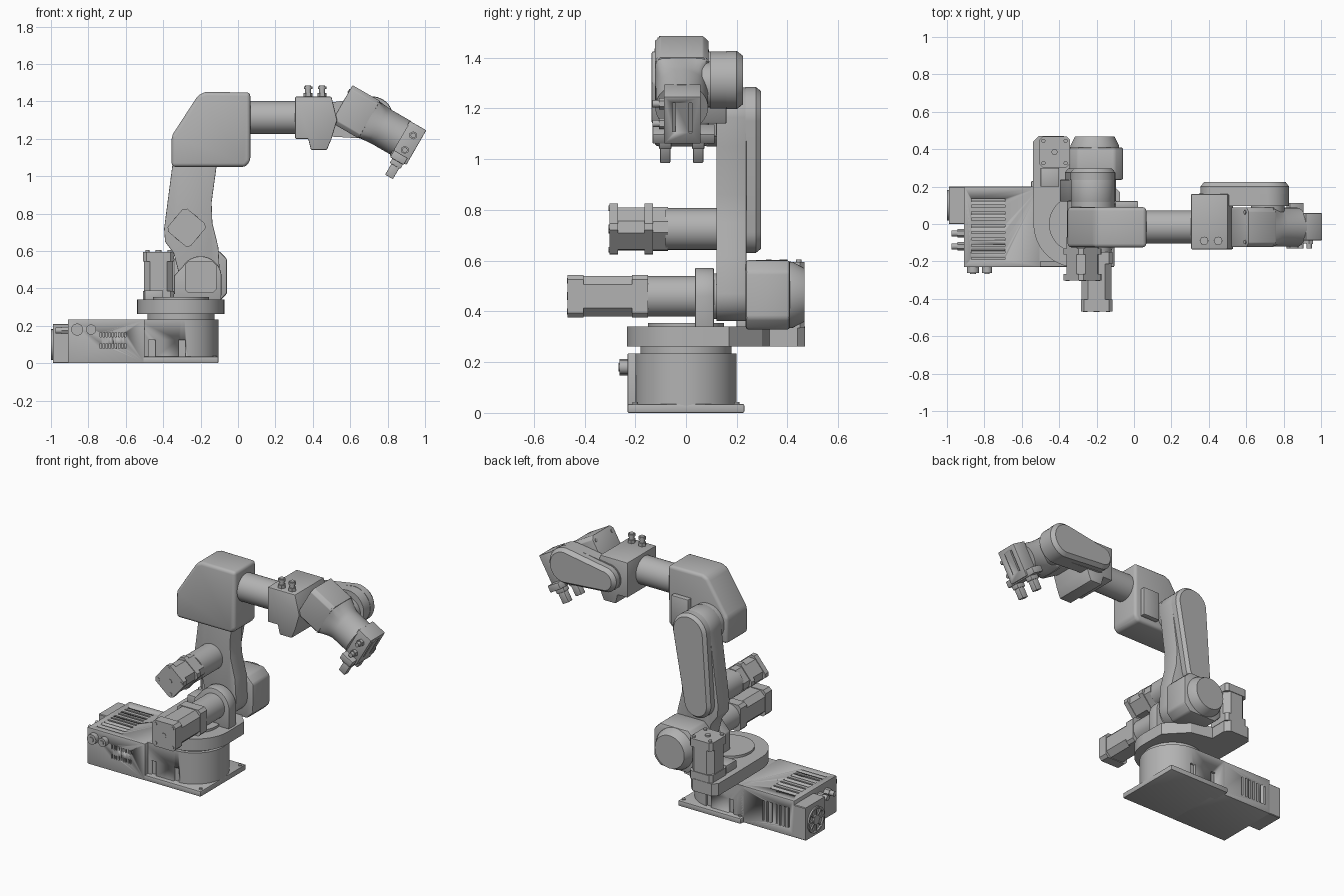
import bpy, bmesh
from math import pi, sin, cos, radians
from mathutils import Matrix, Vector

if "Cube" in bpy.data.objects:
    bpy.data.objects.remove(bpy.data.objects["Cube"])

grey = bpy.data.materials.new("machine_grey")
grey.use_nodes = True
grey.diffuse_color = (0.45, 0.45, 0.45, 1)
grey.node_tree.nodes["Principled BSDF"].inputs["Base Color"].default_value = (0.45, 0.45, 0.45, 1)

# Helpers: outlines are (u, v) lists, extruded along an axis
ORDER = {"x": lambda u, v, w: (w, u, v), "y": lambda u, v, w: (u, w, v), "z": lambda u, v, w: (u, v, w)}


def finish(name, bm, M=None, bevel=0, segs=2):
    bmesh.ops.recalc_face_normals(bm, faces=bm.faces)
    if M:
        bm.transform(M)
    mesh = bpy.data.meshes.new(name)
    bm.to_mesh(mesh)
    bm.free()
    mesh.materials.append(grey)
    ob = bpy.data.objects.new(name, mesh)
    bpy.context.collection.objects.link(ob)
    if bevel:
        mod = ob.modifiers.new("bevel", "BEVEL")
        mod.width, mod.segments, mod.limit_method = bevel, segs, "ANGLE"
        bake(ob)
    ob.data.shade_smooth()
    ob.data.set_sharp_from_angle(angle=radians(30))
    return ob


def bake(ob):
    dg = bpy.context.evaluated_depsgraph_get()
    dg.update()
    mesh = bpy.data.meshes.new_from_object(ob.evaluated_get(dg))
    ob.modifiers.clear()
    ob.data = mesh


def loft(name, sections, axis="z", M=None, bevel=0, segs=2):
    """Join equal-length outlines, given as (outline, height) pairs."""
    bm = bmesh.new()
    rings = [[bm.verts.new(ORDER[axis](u, v, w)) for u, v in o] for o, w in sections]
    bm.faces.new(rings[0])
    bm.faces.new(rings[-1])
    for a, b in zip(rings, rings[1:]):
        for i in range(len(a)):
            j = (i + 1) % len(a)
            bm.faces.new((a[i], a[j], b[j], b[i]))
    return finish(name, bm, M, bevel, segs)


def prism(name, outline, lo, hi, axis="z", M=None, bevel=0, segs=2):
    return loft(name, [(outline, lo), (outline, hi)], axis, M, bevel, segs)


def arc(c, r, a0=0, a1=360, n=48):
    full = a1 - a0 == 360
    steps = n if full else n + 1
    return [(c[0] + r * cos(radians(a0 + (a1 - a0) * i / n)),
             c[1] + r * sin(radians(a0 + (a1 - a0) * i / n))) for i in range(steps)]


def rect(u0, u1, v0, v1, c=0.0):
    if not c:
        return [(u0, v0), (u1, v0), (u1, v1), (u0, v1)]
    return [(u0 + c, v0), (u1 - c, v0), (u1, v0 + c), (u1, v1 - c),
            (u1 - c, v1), (u0 + c, v1), (u0, v1 - c), (u0, v0 + c)]


def box(name, x, y, z, M=None, bevel=0):
    return prism(name, rect(*x, *y), *z, "z", M, bevel)


def cyl(name, c, r, lo, hi, axis="y", M=None, bevel=0, n=48):
    return prism(name, arc(c, r, n=n), lo, hi, axis, M, bevel)


def belt(a, ra, b, rb, n=20):
    """Outline wrapped round two circles, a being the one at larger reach."""
    d = Vector(b) - Vector(a)
    t = math_deg(d)
    return arc(a, ra, t + 90, t + 270, n) + arc(b, rb, t - 90, t + 90, n)


def math_deg(d):
    return Vector((1, 0)).angle_signed(d) * -180 / pi


def cut(ob, cutters):
    for c in cutters:
        mod = ob.modifiers.new("cut", "BOOLEAN")
        mod.operation, mod.object, mod.solver = "DIFFERENCE", c, "EXACT"
    bake(ob)
    for c in cutters:
        bpy.data.objects.remove(c)


def screws(name, c, s, lo, hi, axis="y", M=None, r=0.011):
    for i, (a, b) in enumerate([(1, 1), (1, -1), (-1, 1), (-1, -1)]):
        cyl(f"{name}_{i}", (c[0] + a * s, c[1] + b * s), r, lo, hi, axis, M, n=16)


# Controller box with vents
case = box("controller_box", (-0.91, -0.5), (-0.23, 0.2), (0, 0.235), bevel=0.004)
slots = [box("vent", (-0.87, -0.69), (y - 0.006, y + 0.006), (0.22, 0.3))
         for y in [-0.185 + 0.035 * i for i in range(10)]]
slots += [box("vent", (x - 0.006, x + 0.006), (0.185, 0.3), (0.05, 0.18))
          for x in [-0.87 + 0.03 * i for i in range(7)]]
slots += [box("vent", (x - 0.004, x + 0.004), (-0.3, -0.22), (z, z + 0.025))
          for x in [-0.735 + 0.0165 * i for i in range(9)] for z in (0.08, 0.14)]
cut(case, slots)
prism("fan_housing", rect(0, 0.2, 0, 0.21, 0.004), -0.99, -0.9, "x")
rim = cyl("fan_rim", (0.1, 0.1), 0.082, -1.0, -0.985, "x")
cut(rim, [cyl("hole", (0.1, 0.1), 0.07, -1.1, -0.99, "x")])
cyl("fan_hub", (0.1, 0.1), 0.03, -1.0, -0.985, "x")
for i in range(4):
    spin = Matrix.Translation((0, 0.1, 0.1)) @ Matrix.Rotation(pi * i / 4, 4, "X")
    box(f"fan_spoke_{i}", (-0.998, -0.985), (-0.075, 0.075), (-0.005, 0.005), spin)
for i, y in enumerate((-0.05, -0.12)):
    cyl(f"rear_plug_{i}", (y, 0.175), 0.016, -0.975, -0.9, "x", n=24)
    cyl(f"rear_plug_nut_{i}", (y, 0.175), 0.023, -0.945, -0.9, "x", n=6)
for i, (x, r) in enumerate(((-0.86, 0.032), (-0.785, 0.027))):
    cyl(f"front_socket_{i}", (x, 0.18), r, -0.262, -0.22)
    cyl(f"front_socket_pin_{i}", (x, 0.18), r * 0.5, -0.267, -0.22, n=24)

# Base
C = (-0.305, 0)
box("base_plate", (-0.55, -0.105), (-0.23, 0.23), (0, 0.035), bevel=0.006)
body = prism("base_body", [(-0.55, 0.2), (-0.55, -0.2)] + arc(C, 0.2, -90, 90, 32), 0.03, 0.235)
cut(body, [box("notch", (x - 0.018, x + 0.018), y, (0.034, 0.125))
           for x in (-0.46, -0.3) for y in ((-0.3, -0.185), (0.185, 0.3))])
screws("base_screw", (-0.325, 0), 0.2, 0.03, 0.042, "z")
cyl("base_neck", C, 0.18, 0.23, 0.27, "z", n=64)

# Turntable reaching back to the first motor
prism("turntable", arc(C, 0.232, 180, 360, 40) + [(-0.075, 0.17), (-0.2, 0.3), (-0.345, 0.33),
      (-0.345, 0.44), (-0.375, 0.47), (-0.51, 0.47), (-0.54, 0.44), (-0.54, 0.25)], 0.262, 0.34)
cyl("turntable_cap", C, 0.15, 0.33, 0.355, "z")
box("cable_bracket", (-0.5, -0.4), (0.2, 0.3), (0.33, 0.39), bevel=0.005)


def motor(name, size, lo, hi, axis, M):
    """Stepper motor: two square end caps and a chamfered core."""
    h, cap = size / 2, (hi - lo) * 0.2
    sq = rect(-h, h, -h, h, 0.018)
    prism(name + "_rear_cap", sq, lo, lo + cap, axis, M)
    prism(name + "_core", rect(-h + .004, h - .004, -h + .004, h - .004, 0.034), lo + cap, hi - cap, axis, M)
    prism(name + "_front_cap", sq, hi - cap, hi, axis, M)
    screws(name + "_screw", (0, 0), h * 0.72, lo - 0.003, lo + 0.01, axis, M)
    cyl(name + "_shaft_cover", (0, 0), 0.016, lo - 0.003, lo + 0.01, axis, M, n=24)


motor("turn_motor", 0.165, 0.595, 0.335, "z", Matrix.Translation((-0.425, 0.385, 0)))

# Shoulder drive
S = (-0.2, 0.46)
motor("shoulder_motor", 0.168, -0.467, -0.15, "y", Matrix.Translation((S[0], 0, S[1])))
cyl("shoulder_gearbox", S, 0.08, -0.16, 0.05)
prism("shoulder_bracket", [(-0.34, 0.335), (-0.09, 0.335)] + arc(S, 0.112, 0, 150, 24) + [(-0.34, 0.47)],
      0.035, 0.11, "y", bevel=0.006)
cyl("shoulder_bearing", S, 0.09, 0.1, 0.24)
prism("shoulder_cover", rect(-0.345, -0.058, 0.328, 0.602, 0.045), 0.235, 0.41, "y", bevel=0.012)
loft("shoulder_cover_cap", [(arc((-0.21, 0.465), 0.132), 0.40), (arc((-0.21, 0.465), 0.13), 0.42),
                            (arc((-0.21, 0.465), 0.105), 0.468)], "y")

# Lower arm link and belt cover
E, P = (-0.22, 1.165), (-0.275, 0.725)
prism("lower_arm", arc((-0.205, 0.47), 0.108, 180, 360, 24) +
      [(-0.105, 0.62), (-0.137, 0.75), (-0.141, 0.86), (-0.115, 1.05)] + arc(E, 0.118, 0, 180, 24) +
      [(-0.352, 1.05), (-0.395, 0.72), (-0.39, 0.65), (-0.345, 0.59)], 0.12, 0.238, "y", bevel=0.004)
loft("belt_cover", [(belt(E, 0.12, P, 0.095), 0.235), (belt(E, 0.12, P, 0.095), 0.275),
                    (belt(E, 0.103, P, 0.078), 0.296)], "y")

# Elbow drive
tilt = Matrix.Translation((P[0], 0, P[1])) @ Matrix.Rotation(radians(40), 4, "Y")
motor("elbow_motor", 0.16, -0.302, -0.13, "y", tilt)
prism("elbow_motor_mount", rect(-0.075, 0.075, -0.075, 0.075, 0.03), -0.14, -0.07, "y", tilt)
cyl("elbow_gearbox", P, 0.082, -0.08, 0.125)

# Elbow housing and forearm
prism("elbow_housing", [(-0.355, 1.05), (0.04, 1.05), (0.066, 1.08), (0.066, 1.448), (-0.175, 1.45),
                        (-0.212, 1.435), (-0.355, 1.215)], -0.125, 0.09, "y", bevel=0.022, segs=3)
cyl("elbow_bearing", E, 0.115, 0.08, 0.13)
box("elbow_plate", (-0.1, 0.022), (0.085, 0.122), (1.09, 1.28), bevel=0.005)
cyl("forearm_tube", (-0.015, 1.315), 0.088, 0.05, 0.32, "x")

# Wrist block
prism("wrist_block", [(0.305, 1.2), (0.375, 1.2), (0.39, 1.14), (0.475, 1.14), (0.5, 1.2), (0.53, 1.3),
                      (0.5, 1.425), (0.305, 1.425)], -0.135, 0.16, "y", bevel=0.006)
for i, x in enumerate((0.375, 0.45)):
    cyl(f"air_fitting_{i}", (x, -0.09), 0.016, 1.42, 1.485, "z", n=24)
    cyl(f"air_fitting_nut_{i}", (x, -0.09), 0.024, 1.42, 1.445, "z", n=6)
    cyl(f"air_fitting_collar_{i}", (x, -0.09), 0.022, 1.465, 1.48, "z", n=24)
W, V = (0.715, 1.312), (0.435, 1.3)
prism("wrist_arm", belt(W, 0.113, V, 0.085), 0.095, 0.165, "y")
loft("wrist_cover", [(belt(W, 0.115, V, 0.08), 0.16), (belt(W, 0.115, V, 0.08), 0.2),
                     (belt(W, 0.095, V, 0.06), 0.225)], "y")

# Tilted hand, local x along the tool
H = Matrix.Translation((0.555, -0.017, 1.387)) @ Matrix.Rotation(radians(30), 4, "Y")
prism("hand_body", rect(-0.106, 0.106, -0.115, 0.115, 0.022), 0, 0.17, "x", H, bevel=0.004)


def blend(k):
    """Section passing from chamfered square (0) to circle (1)."""
    pts = []
    for u, v in arc((0, 0), 1, n=48):
        m = min(1 / max(abs(u), abs(v)), 1.32)
        pts.append((u * (0.106 * m * (1 - k) + 0.104 * k), v * (0.113 * m * (1 - k) + 0.105 * k)))
    return pts


loft("hand_neck", [(blend(0), 0.16), (blend(0.4), 0.19), (blend(0.8), 0.225), (blend(1), 0.25),
                   (blend(1), 0.366)], "x", H)
screws("hand_screw", (0, 0), 0.08, -0.005, 0.01, "x", H)
cyl("hand_bearing", (0.185, 0), 0.09, 0.08, 0.13, "y", H)

# Gripper
grip = box("gripper_body", (0.36, 0.462), (-0.07, 0.075), (-0.11, 0.103), H, bevel=0.004)
cut(grip, [box("groove", (0.45, 0.5), (y - 0.006, y + 0.006), (-0.06, 0.075), H) for y in (-0.03, 0.035)])
box("gripper_rail", (0.366, 0.45), (-0.115, 0.13), (-0.118, -0.075), H, bevel=0.004)
for i, y in enumerate((-0.065, 0.065)):
    box(f"finger_base_{i}", (0.38, 0.445), (y - 0.024, y + 0.024), (-0.145, -0.11), H, bevel=0.003)
    box(f"finger_{i}", (0.39, 0.438), (y - 0.02, y + 0.02), (-0.212, -0.14), H, bevel=0.003)
for i, z in enumerate((-0.045, 0.045)):
    cyl(f"gripper_fitting_{i}", (0.415, z), 0.014, -0.115, -0.06, "y", H, n=24)
    cyl(f"gripper_fitting_nut_{i}", (0.415, z), 0.022, -0.09, -0.06, "y", H, n=6)
